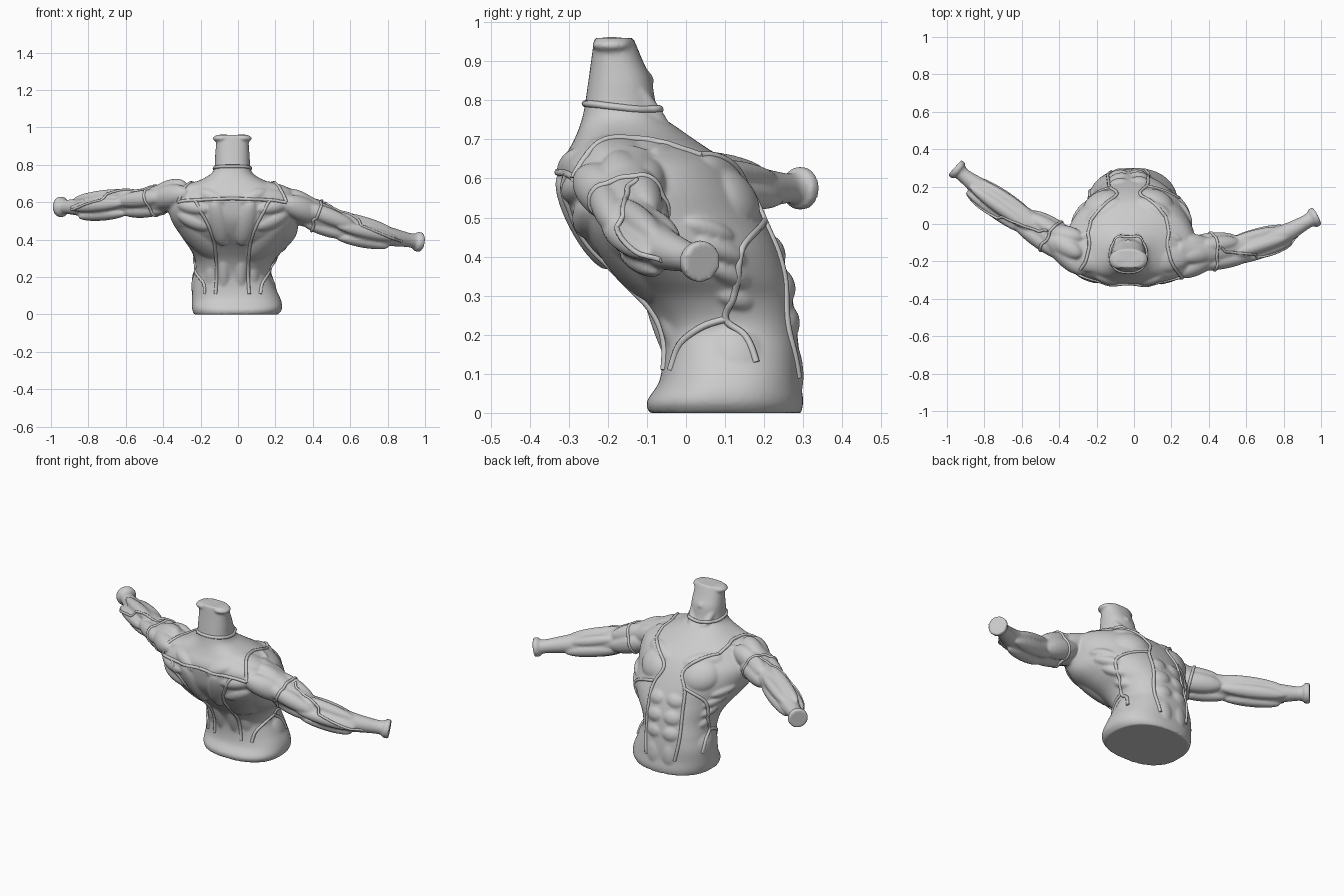
import bpy, bmesh
from math import cos, sin, pi, radians, copysign
from mathutils import Vector, Matrix
from mathutils.bvhtree import BVHTree

if "Cube" in bpy.data.objects:
    bpy.data.objects.remove(bpy.data.objects["Cube"])

CX = -0.03  # body midline
UP = Vector((0, 0, 1))


def ramp(z, a, b):
    return min(1, max(0, (z - a) / (b - a)))


def spline(pts, n, closed=False):
    """Catmull-Rom samples through points of any dimension."""
    P = [Vector(p) for p in pts]
    m, out = len(P), []
    for i in range(m if closed else m - 1):
        get = (lambda k: P[k % m]) if closed else (lambda k: P[min(max(k, 0), m - 1)])
        a, b, c, d = (get(i + k) for k in (-1, 0, 1, 2))
        for j in range(n):
            t = j / n
            out.append(b + (c - a) * (t / 2) + (a * 2 - b * 5 + c * 4 - d) * (t * t / 2)
                       + (b * 3 - a - c * 3 + d) * (t ** 3 / 2))
    return out if closed else out + [P[-1]]


def loft(bm, rings):
    rows = [[bm.verts.new(p) for p in r] for r in rings]
    n = len(rows[0])
    for a, b in zip(rows, rows[1:]):
        for i in range(n):
            bm.faces.new((a[i], a[(i + 1) % n], b[(i + 1) % n], b[i]))
    bm.faces.new(rows[0][::-1])
    bm.faces.new(rows[-1])


def spindle(bm, p, q, n, w, d, centre=None):
    """Ellipsoid muscle from p to q, w wide, d deep along n."""
    ax = (q - p).normalized()
    side = n.cross(ax).normalized()
    nn = ax.cross(side)
    M = Matrix((ax * (q - p).length * 0.55, side * w, nn * d)).transposed().to_4x4()
    M.translation = centre if centre else (p + q) / 2
    bmesh.ops.create_icosphere(bm, subdivisions=4, radius=1, matrix=M)


def hit(tree, view, a, b, s=1):
    """Surface point seen in a view: F chest (x,z), B back (x,z), S side (y,z)."""
    if view == 'S':
        o, d = Vector((CX, a, b)), Vector((s, 0, 0))
    else:
        y = 1 if view == 'F' else -1
        o, d = Vector((CX + s * a, y, b)), Vector((0, -y, 0))
    loc = tree.ray_cast(o, d)[0]
    return loc if loc else tree.find_nearest(o)[0]


# torso and neck: z, x min, x max, y min, y max
SECTIONS = [(0, -.235, .215, -.095, .295), (.03, -.245, .235, -.10, .30), (.08, -.247, .23, -.07, .295),
            (.15, -.247, .20, -.065, .295), (.22, -.235, .175, -.08, .29), (.29, -.235, .20, -.12, .28),
            (.35, -.26, .255, -.175, .268), (.42, -.305, .31, -.25, .245), (.50, -.355, .325, -.305, .21),
            (.58, -.37, .335, -.325, .165), (.64, -.33, .31, -.325, .115), (.69, -.27, .21, -.295, .04),
            (.73, -.18, .115, -.275, -.02), (.77, -.13, .07, -.262, -.07), (.85, -.122, .062, -.25, -.088),
            (.90, -.118, .058, -.243, -.11), (.96, -.115, .055, -.235, -.135)]
rings = []
for z, x0, x1, y0, y1 in spline(SECTIONS, 4):
    egg = .04 + .16 * ramp(z, .22, .40) * ramp(z, .75, .62)
    inset = .007 * ramp(z, .05, .2) * ramp(z, .75, .65)
    ring = []
    for i in range(64):
        c, s = cos(i * pi / 32), sin(i * pi / 32)
        px, py = copysign(abs(c) ** .85, c), copysign(abs(s) ** .85, s)
        ring.append(((x0 + x1) / 2 + ((x1 - x0) / 2 - inset) * px * (1 - egg * s),
                     (y0 + y1) / 2 + ((y1 - y0) / 2 - inset) * py, z))
    rings.append(ring)
bm = bmesh.new()
loft(bm, rings)
bm.normal_update()
base = BVHTree.FromBMesh(bm)

# torso muscles: view, start, end, width, depth, bulge (mirrored)
MUSCLES = [
    ('F', .08, .53, .23, .59, .09, .06, .022), ('F', .05, .61, .22, .645, .05, .04, .014),       # chest
    ('F', .055, .38, .06, .455, .053, .03, .014), ('F', .055, .285, .058, .365, .053, .03, .014),  # abdominals
    ('F', .055, .195, .056, .275, .052, .03, .013), ('F', .052, .04, .052, .19, .048, .03, .009),
    ('S', .16, .10, .12, .24, .07, .04, .010), ('S', .17, .27, .08, .31, .03, .03, .014),           # flank
    ('S', .16, .33, .06, .38, .028, .03, .016), ('S', .15, .39, .03, .44, .028, .03, .016),
    ('S', .12, .45, .00, .49, .028, .03, .016),
    ('B', .10, .28, .28, .50, .09, .05, .013), ('B', .05, .06, .055, .36, .036, .035, .014),       # back
    ('B', .05, .38, .10, .60, .055, .04, .014), ('B', .13, .46, .29, .53, .045, .04, .016),
    ('B', .13, .56, .29, .585, .04, .04, .018), ('B', .04, .60, .18, .66, .04, .04, .012),
    ('B', .14, .10, .12, .30, .04, .03, .008)]
for v, a0, b0, a1, b1, w, d, bulge in MUSCLES:
    for s in (-1, 1):
        p, q = hit(base, v, a0, b0, s), hit(base, v, a1, b1, s)
        c, n = base.find_nearest((p + q) / 2)[:2]
        spindle(bm, p, q, n, w, d, c - n * (d - bulge))

# neck cords, collar bones, shoulder slopes and broken neck top
for s in (-1, 1):
    spindle(bm, Vector((CX + s * .07, -.14, .85)), Vector((CX + s * .03, -.04, .71)), Vector((0, 1, .3)), .022, .02)
    spindle(bm, Vector((CX + s * .03, .01, .68)), Vector((CX + s * .27, -.08, .67)), UP, .03, .022)
    spindle(bm, Vector((CX + s * .07, -.19, .695)), Vector((CX + s * .32, -.17, .645)), UP, .08, .04)
    spindle(bm, Vector((CX + s * .01, -.185, .945)), Vector((CX + s * .10, -.195, .94)), UP, .05, .02)
spindle(bm, Vector((-.06, -.12, .85)), Vector((0, -.115, .85)), Vector((0, 1, 0)), .03, .035)

# arms: x, y, z, radius
ARMS = {
    -1: [(-.27, -.15, .61, .10), (-.38, -.11, .625, .088), (-.48, -.045, .605, .074), (-.60, .04, .60, .066),
         (-.72, .11, .583, .072), (-.82, .19, .575, .058), (-.905, .255, .575, .043), (-.93, .278, .575, .046),
         (-.938, .285, .575, .06), (-.958, .303, .575, .06)],
    1: [(.22, -.14, .60, .10), (.34, -.15, .56, .095), (.46, -.145, .515, .08), (.57, -.12, .47, .07),
        (.67, -.10, .44, .074), (.80, -.055, .418, .058), (.91, .005, .398, .043), (.945, .025, .392, .046),
        (.955, .03, .39, .058), (.978, .042, .386, .058)]}


def frames(path):
    C = [v.xyz for v in path]
    for i, v in enumerate(path):
        ax = (C[min(i + 1, len(C) - 1)] - C[max(i - 1, 0)]).normalized()
        u = (UP - ax * UP.dot(ax)).normalized()
        yield C[i], u, u.cross(ax), v.w


# arm muscles: start, end (along path), angle from top, width, depth
ARM_MUSCLES = [(0.9, 3.2, 75, .045, .04), (0.9, 3.0, 250, .055, .045), (1.0, 2.9, 315, .045, .035),
               (1.3, 3.1, 165, .04, .035), (2.6, 5.2, 20, .033, .03), (2.9, 5.4, 90, .033, .03),
               (3.0, 5.3, 165, .036, .03), (2.9, 5.4, 240, .036, .03), (2.7, 5.1, 305, .03, .028)]
for s, pts in ARMS.items():
    fr = list(frames(spline(pts, 6)))
    loft(bm, [[c + (u * cos(k * pi / 16) + v * sin(k * pi / 16)) * (r * .9) for k in range(32)]
              for c, u, v, r in fr])
    for t0, t1, ang, w, d in ARM_MUSCLES:
        a = radians(ang)
        pos = []
        for t in (t0, t1, (t0 + t1) / 2):
            c, u, v, r = fr[int(t * 6)]
            n = u * cos(a) - v * s * sin(a)
            pos.append(c + n * (r * (.55 if len(pos) < 2 else .74)))
        spindle(bm, pos[0], pos[1], n, w, d, pos[2])
    # shoulder caps: front, middle and rear heads
    c = Vector((.32, -.175, .605)) if s > 0 else Vector((-.36, -.165, .65))
    e = Vector(pts[2][:3])
    for off, w, d in (((-.08, .09, .02), .055, .06), ((-.07, .0, .045), .06, .06), ((-.08, -.09, .0), .06, .065)):
        p = c + Vector((off[0] * s, off[1], off[2]))
        spindle(bm, p, p.lerp(e, .95), UP, w, d)

# fuse all the muscle volumes into one sculpted skin
bmesh.ops.recalc_face_normals(bm, faces=bm.faces)
mesh = bpy.data.meshes.new("muscular_torso")
bm.to_mesh(mesh)
bm.free()
torso = bpy.data.objects.new("muscular_torso", mesh)
bpy.context.collection.objects.link(torso)
rm = torso.modifiers.new("fuse", 'REMESH')
rm.mode, rm.voxel_size = 'VOXEL', 0.007
sm = torso.modifiers.new("soften", 'SMOOTH')
sm.factor, sm.iterations = 0.5, 4
bpy.context.view_layer.objects.active = torso
torso.select_set(True)
for m in ("fuse", "soften"):
    bpy.ops.object.modifier_apply(modifier=m)
for v in torso.data.vertices:
    v.co.z = max(v.co.z, 0)
bpy.ops.object.shade_smooth_by_angle(angle=radians(55))
skin = BVHTree.FromPolygons([v.co for v in torso.data.vertices], [p.vertices for p in torso.data.polygons])


def cord(name, pts, r=.009, closed=False):
    """Raised cord laid on the skin."""
    P = [skin.find_nearest(p)[0] for p in spline(pts, 10, closed)]
    for _ in range(4):
        P = [p if i in (0, len(P) - 1) and not closed else
             (P[i - 1] + p * 2 + P[(i + 1) % len(P)]) / 4 for i, p in enumerate(P)]
    cu = bpy.data.curves.new(name, 'CURVE')
    cu.dimensions, cu.bevel_depth, cu.bevel_resolution, cu.use_fill_caps = '3D', r, 2, True
    sp = cu.splines.new('POLY')
    sp.points.add(len(P) - 1)
    for k, p in zip(sp.points, P):
        k.co = (*p, 1)
    sp.use_cyclic_u = closed
    bpy.context.collection.objects.link(bpy.data.objects.new(name, cu))


# cords on chest, belly, flank and back, mirrored
CORDS = {
    "chest_cord": [('F', .20, .66), ('F', .13, .64), ('F', .06, .57), ('F', .10, .48), ('F', .105, .36), ('F', .11, .22), ('F', .09, .09)],
    "flank_cord": [('F', .10, .49), ('S', .14, .42), ('S', .125, .31), ('S', .10, .24), ('S', .15, .20), ('S', .18, .13)],
    "hip_cord": [('S', .10, .24), ('S', .04, .22), ('S', -.02, .17), ('B', .15, .11)],
    "back_cord": [('B', .20, .61), ('B', .14, .50), ('B', .10, .40), ('B', .085, .25), ('B', .09, .11)],
    "yoke_cord": [('B', 0, .62), ('B', .12, .615), ('B', .22, .61), ('B', .29, .60)]}
for name, pts in CORDS.items():
    for s, side in ((-1, "left"), (1, "right")):
        cord(f"{name}_{side}", [hit(skin, v, a, b, s) for v, a, b in pts])

# neck ring
cord("neck_ring", [(CX + .11 * cos(k * pi / 8), -.17 + .11 * sin(k * pi / 8), .785 - .01 * sin(k * pi / 8))
                   for k in range(16)], .009, True)

# shoulder cords, arm loops and winding arm cords
for s, side in ((-1, "left"), (1, "right")):
    cord(f"shoulder_cord_{side}", [hit(skin, 'B', .29, .60, s)] + [Vector((CX + s * x, y, z)) for x, y, z in (
        (.24, -.22, .71), (.22, -.12, .73), (.22, -.03, .70))] + [hit(skin, 'F', .20, .66, s)])
    fr = list(frames(spline(ARMS[s], 6)))
    c, u, v, r = fr[10]
    cord(f"arm_loop_{side}", [c + (u * cos(k * pi / 8) + v * sin(k * pi / 8)) * .12 for k in range(16)], .008, True)
    wind = []
    for k in range(11, 34, 2):
        c, u, v, r = fr[k]
        a = (k - 11) * .09
        wind.append(c + (u * cos(a) - v * s * sin(a)) * (r + .04))
    cord(f"arm_cord_{side}", wind, .007)
